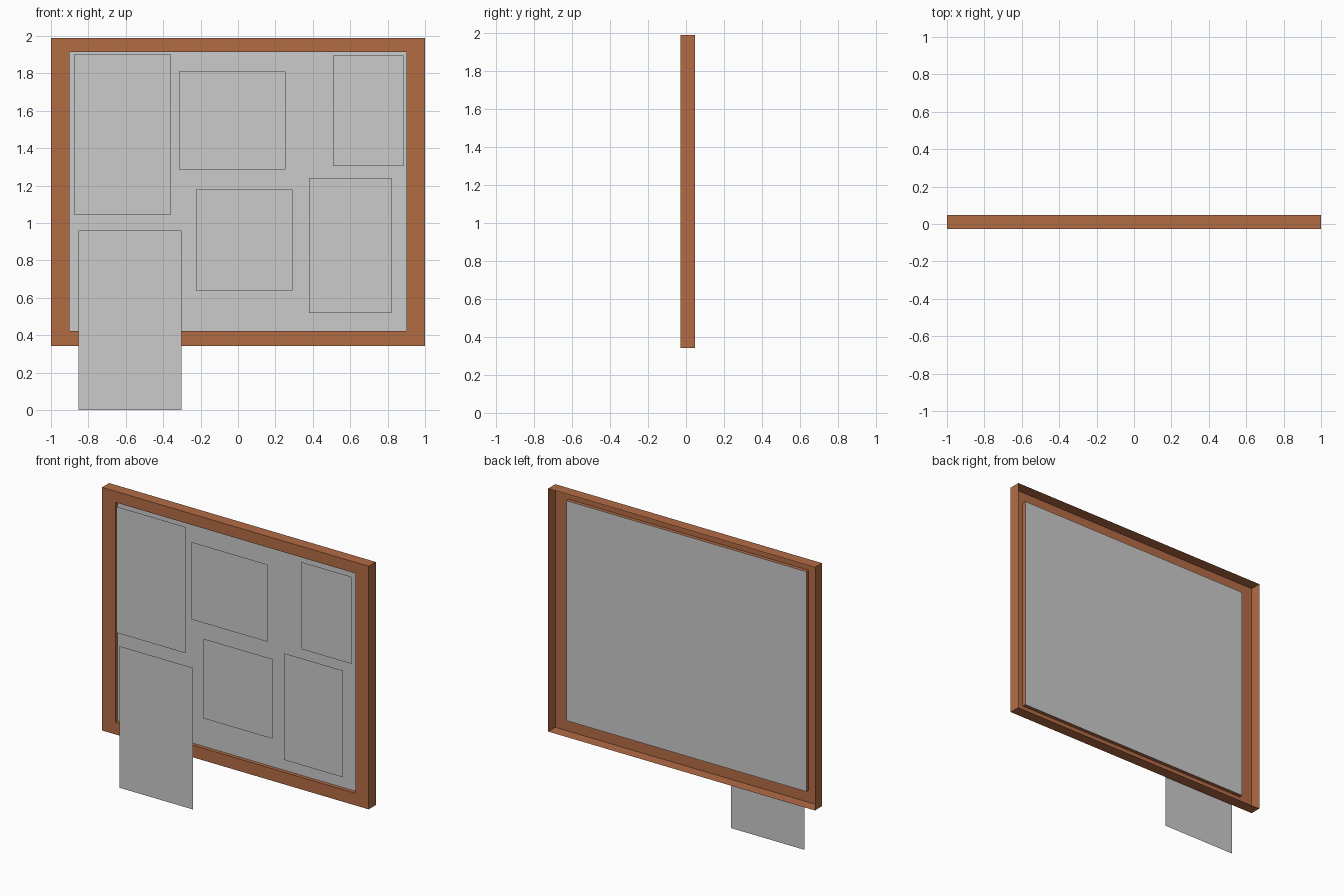
import bpy
import bmesh

if "Cube" in bpy.data.objects:
    bpy.data.objects.remove(bpy.data.objects["Cube"])

FRONT, BACK = -0.028, 0.048      # frame depth
BOARD_Y = -0.003                 # recessed board plane
PAPER_Y = -0.048                 # sheets float just in front

OUTER = (-1.0, 1.0, 0.342, 1.99)     # x0, x1, z0, z1
INNER = (-0.9, 0.9, 0.424, 1.915)

wood = bpy.data.materials.new("wood")
wood.diffuse_color = (0.45, 0.15, 0.06, 1)
wood.use_nodes = True
wood.node_tree.nodes["Principled BSDF"].inputs["Base Color"].default_value = wood.diffuse_color


def rectangle(bm, rect, y):
    x0, x1, z0, z1 = rect
    return [bm.verts.new((x, y, z)) for x, z in ((x0, z0), (x1, z0), (x1, z1), (x0, z1))]


def finish(bm, name, material=None):
    mesh = bpy.data.meshes.new(name)
    bm.to_mesh(mesh)
    bm.free()
    obj = bpy.data.objects.new(name, mesh)
    bpy.context.collection.objects.link(obj)
    if material:
        mesh.materials.append(material)
    return obj


def sheet(name, rect, y):
    bm = bmesh.new()
    bm.faces.new(rectangle(bm, rect, y))
    return finish(bm, name)


# Frame: open-backed shell with outer walls, front face and inner lip
bm = bmesh.new()
loops = [rectangle(bm, r, y) for r, y in
         ((OUTER, BACK), (OUTER, FRONT), (INNER, FRONT), (INNER, BOARD_Y))]
for a, b in zip(loops, loops[1:]):
    for i in range(4):
        j = (i + 1) % 4
        bm.faces.new((a[i], a[j], b[j], b[i]))
finish(bm, "frame", wood)

# Board closing the opening
sheet("board", INNER, BOARD_Y)

# Pinned paper sheets, the last one hanging below the frame
papers = [
    (-0.876, -0.357, 1.045, 1.90),
    (-0.316, 0.254, 1.286, 1.81),
    (0.508, 0.885, 1.305, 1.895),
    (-0.225, 0.291, 0.639, 1.179),
    (0.38, 0.82, 0.519, 1.242),
    (-0.854, -0.303, 0.0, 0.96),
]
for n, rect in enumerate(papers, 1):
    sheet(f"paper_sheet_{n}", rect, PAPER_Y)
